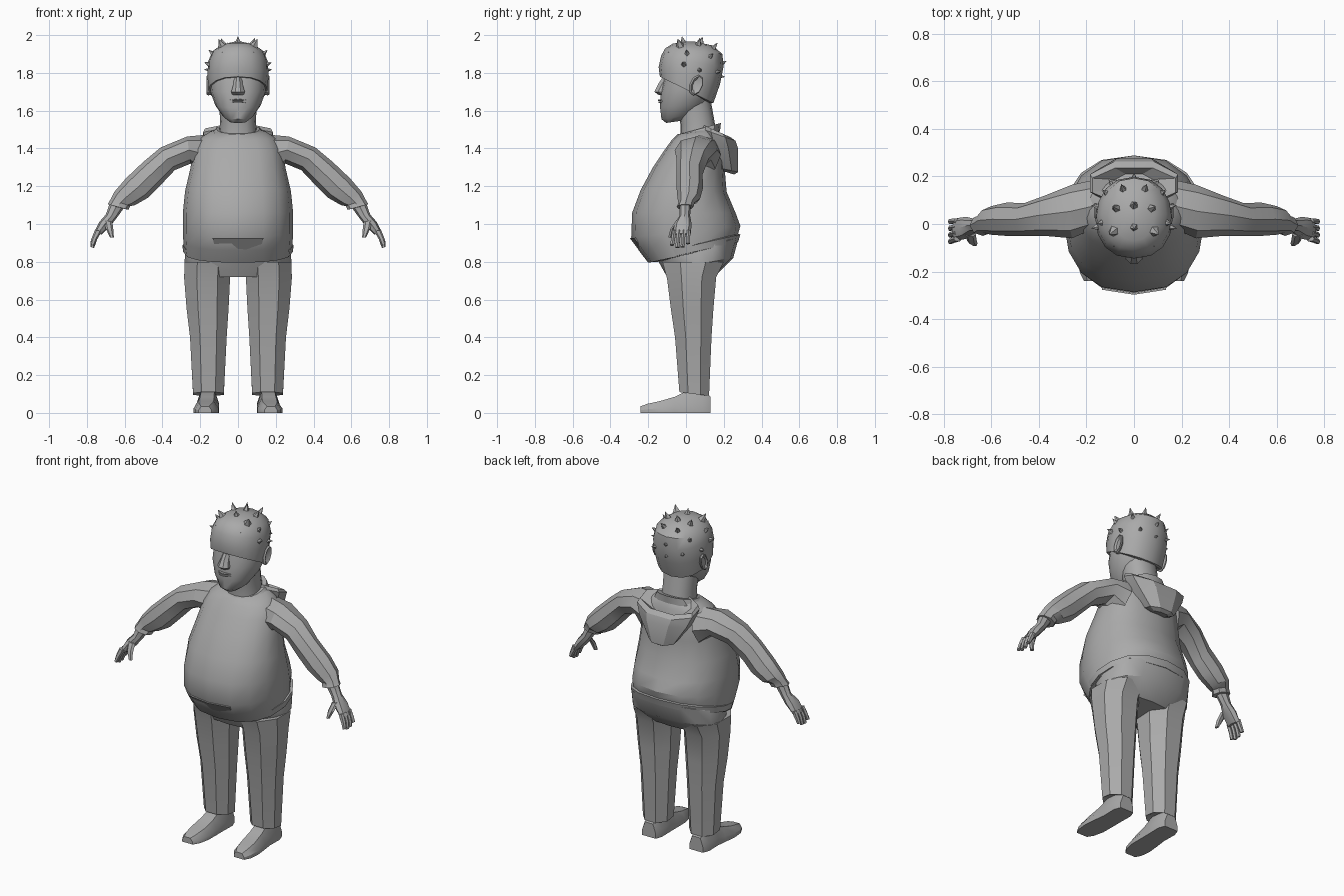
import bpy, bmesh, math
from mathutils import Vector

grey = bpy.data.materials.new("plain_grey")
grey.diffuse_color = (0.4, 0.4, 0.4, 1)


def finish(name, bm, angle=32):
    bmesh.ops.recalc_face_normals(bm, faces=bm.faces)
    me = bpy.data.meshes.new(name)
    bm.to_mesh(me)
    bm.free()
    me.materials.append(grey)
    ob = bpy.data.objects.new(name, me)
    bpy.context.collection.objects.link(ob)
    bpy.ops.object.select_all(action='DESELECT')
    ob.select_set(True)
    bpy.context.view_layer.objects.active = ob
    bpy.ops.object.shade_smooth_by_angle(angle=math.radians(angle))
    return ob


def add_loft(bm, rings):
    rows = [[bm.verts.new(p) for p in r] for r in rings]
    n = len(rows[0])
    for a, b in zip(rows, rows[1:]):
        for i in range(n):
            j = (i + 1) % n
            bm.faces.new((a[i], a[j], b[j], b[i]))
    bm.faces.new(rows[0])
    bm.faces.new(rows[-1])


def loft(name, rings, angle=32):
    bm = bmesh.new()
    add_loft(bm, rings)
    return finish(name, bm, angle)


def ring(zf, zb, w, y0, y1, n=16, p=0.8, cx=0.0):
    """Rounded horizontal section, sloping from zf at the front to zb at the back."""
    pts = []
    for i in range(n):
        a = 2 * math.pi * (i + (0.5 if n == 8 else 0)) / n
        k = 1 / math.cos(math.pi / 8) if n == 8 else 1
        c, s = math.cos(a) * k, math.sin(a) * k
        c = math.copysign(abs(c) ** p, c)
        t = (s + 1) / 2
        pts.append((cx + w * c, y0 + (y1 - y0) * t, zf + (zb - zf) * t))
    return pts


def limb(top, bot, y0, y1, side, n=8):
    """Oval section between two x-z points, spanning y0 to y1."""
    pts = []
    for i in range(n):
        a = 2 * math.pi * i / n
        t, s = (1 + math.cos(a)) / 2, (1 + math.sin(a)) / 2
        pts.append((side * (bot[0] + (top[0] - bot[0]) * t), y0 + (y1 - y0) * s,
                    bot[1] + (top[1] - bot[1]) * t))
    return pts


# Sweater body with sloping hem
loft("sweater_body", [ring(*r) for r in [
    (.80, .90, .270, -.17, .235), (.795, .89, .284, -.20, .255),
    (.86, .945, .289, -.25, .275), (.93, .99, .292, -.29, .288),
    (1.06, 1.06, .292, -.285, .262), (1.18, 1.17, .280, -.24, .215),
    (1.30, 1.29, .252, -.175, .205), (1.39, 1.40, .235, -.115, .20),
    (1.445, 1.46, .205, -.075, .185), (1.475, 1.50, .15, -.045, .17),
    (1.48, 1.52, .09, -.02, .155)]])

# Hem band at the back
loft("hem_band", [ring(*r) for r in [
    (.80, .90, .27, -.15, .25), (.80, .905, .291, -.19, .276),
    (.83, .945, .294, -.215, .288), (.83, .95, .27, -.15, .25)]])

# Front pouch pocket
bm = bmesh.new()
add_loft(bm, [[(-.135, -.276, .925), (0, -.297, .925), (.135, -.276, .925),
               (.11, -.2, .84), (0, -.23, .835), (-.11, -.2, .84)],
              [(-.135, -.24, .925), (0, -.26, .925), (.135, -.24, .925),
               (.11, -.17, .84), (0, -.19, .835), (-.11, -.17, .84)]])
finish("pocket", bm, 20)

# Collar and folded-down hood
loft("collar", [ring(*r) for r in [
    (1.45, 1.49, .15, -.06, .18), (1.475, 1.535, .115, -.035, .185),
    (1.475, 1.525, .08, -.01, .15)]])
loft("hood", [ring(*r, n=8, p=.9) for r in [
    (1.45, 1.42, .08, .13, .21), (1.525, 1.46, .175, .09, .235),
    (1.505, 1.44, .185, .08, .262), (1.40, 1.40, .16, .10, .276),
    (1.30, 1.275, .085, .16, .276), (1.285, 1.262, .05, .18, .255)]], 20)

# Hips
loft("hips", [ring(*r, p=.75) for r in [
    (.83, .95, .27, -.16, .265), (.80, .93, .28, -.145, .28),
    (.755, .82, .283, -.12, .25), (.72, .735, .24, -.10, .165)]])

for side, tag in ((1, "left"), (-1, "right")):
    # Trouser legs
    loft("leg_" + tag, [ring(zf, zb, (x1 - x0) / 2, y0, y1, n=8, p=.9, cx=side * (x0 + x1) / 2)
                        for zf, zb, x0, x1, y0, y1 in [
        (.80, .80, .035, .283, -.125, .20), (.71, .72, .042, .285, -.10, .16),
        (.55, .55, .05, .272, -.08, .145), (.40, .40, .06, .254, -.058, .135),
        (.11, .09, .075, .238, -.035, .122), (.12, .10, .10, .215, -.01, .10)]], 25)
    # Shoes: sections from heel to toe (y, half width, height)
    rings = []
    for y, w, h in [(.130, .045, .085), (.09, .06, .12), (0, .058, .115), (-.06, .062, .085),
                    (-.14, .066, .062), (-.205, .055, .048), (-.24, .035, .035)]:
        cx = side * (.16 + max(0, -y) * .06)
        rings.append([(cx + w * a, y, h * b) for a, b in
                      ((-1, 0), (1, 0), (1, .4), (.6, 1), (-.6, 1), (-1, .4))])
    loft("shoe_" + tag, rings)
    # Sleeves
    loft("sleeve_" + tag, [limb(*r, side) for r in [
        ((.14, 1.475), (.20, 1.26), -.02, .185), ((.27, 1.463), (.25, 1.32), -.06, .165),
        ((.41, 1.405), (.335, 1.285), -.05, .12), ((.50, 1.33), (.42, 1.195), -.05, .088),
        ((.595, 1.24), (.475, 1.14), -.05, .09), ((.655, 1.17), (.545, 1.10), -.045, .075),
        ((.675, 1.13), (.57, 1.095), -.04, .045), ((.69, 1.105), (.58, 1.075), -.05, .04),
        ((.675, 1.10), (.60, 1.08), -.035, .025)]], 30)
    # Hands: palm, four fingers and thumb
    bm = bmesh.new()
    add_loft(bm, [limb(*r, side) for r in [
        ((.675, 1.12), (.60, 1.09), -.035, .025), ((.70, 1.05), (.64, 1.035), -.035, .022),
        ((.735, 1.01), (.675, .99), -.062, .03), ((.765, .95), (.72, .945), -.07, .025)]])
    for k in range(4):
        y = -.062 + k * .025
        dz = (.012, 0, .003, .02)[k]
        tip = -.012 + k * .003
        add_loft(bm, [limb(t, b, y + dy - .012, y + dy + .012, side, 6) for t, b, dy in [
            ((.757, .97), (.722, .96), 0), ((.775, .925), (.745, .92), tip / 2),
            ((.782, .88 + dz), (.762, .872 + dz), tip)]])
    add_loft(bm, [limb(t, b, y0, y0 + .026, side, 6) for t, b, y0 in [
        ((.71, 1.02), (.665, 1.01), -.055), ((.70, .975), (.66, .97), -.085),
        ((.678, .93), (.657, .928), -.095)]])
    finish("hand_" + tag, bm)
    # Ears
    loft("ear_" + tag, [[(side * x, .045 + dy + ry * math.cos(a) - .25 * rz * math.sin(a) * -1,
                          1.735 + rz * math.sin(a))
                         for a in [math.pi * k / 4 for k in range(8)]]
                        for x, dy, ry, rz in [(.13, 0, .025, .045), (.158, .008, .035, .055),
                                              (.166, .012, .03, .048), (.155, .005, .015, .03)]])

# Neck and face
loft("neck", [ring(*r) for r in [
    (1.46, 1.49, .10, -.03, .16), (1.53, 1.56, .095, -.03, .148), (1.63, 1.66, .10, -.05, .13)]])
loft("head", [ring(*r, p=.9) for r in [
    (1.535, 1.55, .045, -.105, .0), (1.555, 1.585, .08, -.13, .07),
    (1.615, 1.64, .12, -.137, .12), (1.70, 1.70, .146, -.135, .15),
    (1.76, 1.76, .15, -.12, .17), (1.85, 1.85, .145, -.11, .18)]], 40)

# Nose and lips: half width, y, z sections
bm = bmesh.new()
add_loft(bm, [[(-w, -.10, z), (-w, y + .02, z), (-.4 * w, y, z), (.4 * w, y, z),
               (w, y + .02, z), (w, -.10, z)]
              for w, y, z in [(.022, -.125, 1.775), (.024, -.148, 1.74),
                              (.036, -.167, 1.70), (.030, -.145, 1.683)]])
for z, y in ((1.656, -.148), (1.644, -.146)):
    add_loft(bm, [[(x, -.10, z - h), (x, yy, z - h * .5), (x, yy, z + h * .5), (x, -.10, z + h)]
                  for x, yy, h in [(-.05, -.125, .002), (-.018, y, .007),
                                   (.018, y, .007), (.05, -.125, .002)]])
finish("nose_and_lips", bm)

# Hair cap with overhanging fringe
loft("hair", [ring(*r, p=.85) for r in [
    (1.775, 1.64, .145, -.10, .125), (1.78, 1.64, .156, -.138, .145),
    (1.83, 1.74, .162, -.145, .18), (1.89, 1.83, .158, -.132, .198),
    (1.93, 1.90, .135, -.11, .193), (1.955, 1.945, .085, -.07, .14),
    (1.965, 1.965, .02, 0, .05)]], 40)

# Hair spikes: azimuth from the front, elevation, length, base radius
bm = bmesh.new()
pairs = [(55, 50, .055, .035), (115, 58, .045, .025), (80, 30, .035, .024),
         (75, 5, .035, .024), (105, -8, .035, .02), (130, 22, .035, .024),
         (145, -12, .035, .02), (158, 42, .05, .025), (35, 30, .02, .02)]
spikes = [(s * a, e, l, r) for a, e, l, r in pairs for s in (1, -1)]
spikes += [(0, 74, .035, .025), (180, 72, .035, .025), (180, 8, .03, .022), (180, -22, .03, .018)]
for az, el, length, rad in spikes:
    a, e = math.radians(az), math.radians(el)
    d = Vector((math.sin(a) * math.cos(e), -math.cos(a) * math.cos(e), math.sin(e)))
    base = Vector((d.x * .155, .03 + d.y * .16, 1.83 + d.z * .135))
    out = (d + Vector((0, 0, .35))).normalized()
    u = out.orthogonal().normalized()
    v = out.cross(u)
    ground = [bm.verts.new(base - d * .015 + (u * math.cos(k * math.pi / 2.5)
              + v * math.sin(k * math.pi / 2.5)) * rad) for k in range(5)]
    tip = bm.verts.new(base + out * length)
    bm.faces.new(ground)
    for k in range(5):
        bm.faces.new((ground[k], ground[(k + 1) % 5], tip))
finish("hair_spikes", bm)
